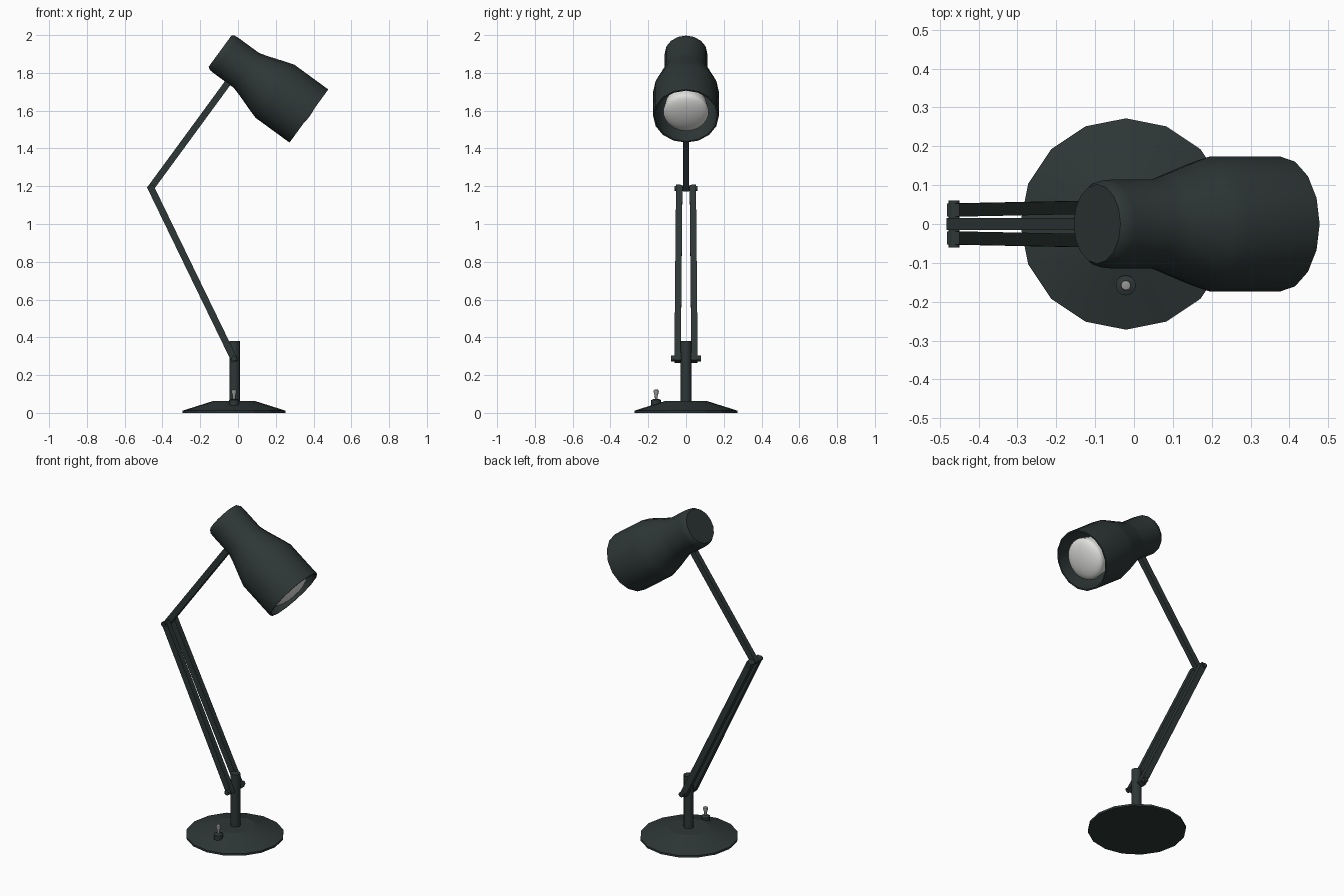
import bpy, bmesh, math
from mathutils import Vector, Matrix

if "Cube" in bpy.data.objects:
    bpy.data.objects.remove(bpy.data.objects["Cube"])


def material(name, rgb):
    m = bpy.data.materials.new(name)
    m.diffuse_color = (*rgb, 1)
    m.use_nodes = True
    m.node_tree.nodes["Principled BSDF"].inputs["Base Color"].default_value = m.diffuse_color
    return m


DARK = material("dark_green_grey", (0.027, 0.038, 0.037))
WHITE = material("bulb_white", (0.75, 0.75, 0.73))
METAL = material("switch_metal", (0.3, 0.3, 0.3))


def finish(name, bm, mat, angle=35):
    bmesh.ops.recalc_face_normals(bm, faces=bm.faces)
    me = bpy.data.meshes.new(name)
    bm.to_mesh(me)
    bm.free()
    for p in me.polygons:
        p.use_smooth = True
    me.set_sharp_from_angle(angle=math.radians(angle))
    me.materials.append(mat)
    ob = bpy.data.objects.new(name, me)
    bpy.context.collection.objects.link(ob)
    return ob


def lathe(name, profile, mat, matrix, sides=16, angle=35):
    """Revolve (radius, height) points around local z."""
    bm = bmesh.new()
    rings = []
    for r, h in profile:
        if r == 0:
            rings.append([bm.verts.new((0, 0, h))] * sides)
        else:
            rings.append([bm.verts.new((r * math.cos(2 * math.pi * i / sides),
                                        r * math.sin(2 * math.pi * i / sides), h))
                          for i in range(sides)])
    for a, b in zip(rings, rings[1:]):
        for i in range(sides):
            j = (i + 1) % sides
            bm.faces.new(list(dict.fromkeys((a[i], a[j], b[j], b[i]))))
    bmesh.ops.transform(bm, matrix=matrix, verts=bm.verts)
    return finish(name, bm, mat, angle)


def bar(name, start, end, wide, thick, mat):
    """Square bar between two points; wide along y, thick across."""
    a, b = Vector(start), Vector(end)
    d = (b - a).normalized()
    x = Vector((0, 1, 0)).cross(d).normalized()
    y = d.cross(x)
    rot = Matrix((x, y, d)).transposed().to_4x4()
    bm = bmesh.new()
    bmesh.ops.create_cube(bm, size=1)
    bmesh.ops.transform(bm, verts=bm.verts, matrix=Matrix.Translation((a + b) / 2) @ rot
                        @ Matrix.Diagonal((thick, wide, (b - a).length, 1)))
    return finish(name, bm, mat)


def pin(name, x, z, half, r):
    m = Matrix.Translation((x, 0, z)) @ Matrix.Rotation(math.pi / 2, 4, 'X')
    return lathe(name, [(0, -half), (r, -half), (r, half), (0, half)], DARK, m, 12)


CX = -0.021
at = Matrix.Translation

# base disc and post
lathe("base", [(0, 0), (0.272, 0), (0.272, 0.012), (0.11, 0.063), (0, 0.063)],
      DARK, at((CX, 0, 0)), 16, 12)
lathe("post", [(0, 0.05), (0.028, 0.05), (0.028, 0.38), (0, 0.38)],
      DARK, at((CX + 0.003, 0, 0)), 12)

# toggle switch
sw = at((CX, -0.158, 0))
lathe("switch_collar", [(0, 0.035), (0.026, 0.035), (0.026, 0.068), (0.014, 0.074), (0, 0.074)],
      DARK, sw, 12)
lathe("switch_lever", [(0, 0.07), (0.007, 0.07), (0.008, 0.09), (0.014, 0.112),
                       (0.012, 0.122), (0, 0.125)], METAL, sw, 12)

# arms and pivots
for side, s in (("left", 1), ("right", -1)):
    bar("lower_arm_" + side, (CX + 0.006, s * 0.045, 0.272), (-0.465, s * 0.036, 1.2),
        0.034, 0.036, DARK)
pin("lower_pivot", CX, 0.288, 0.08, 0.015)
pin("elbow_pivot", -0.463, 1.188, 0.06, 0.014)
bar("upper_arm", (-0.468, 0, 1.182), (-0.015, 0, 1.80), 0.031, 0.035, DARK)

# lamp head, local z points out of the opening
head = at((-0.095, 0, 1.915)) @ Matrix(((-0.59, 0, 0.808, 0), (0, 1, 0, 0),
                                        (-0.808, 0, -0.59, 0), (0, 0, 0, 1)))
L = 0.582
lathe("shade", [(0, 0), (0.102, 0), (0.112, 0.015), (0.114, 0.04), (0.114, 0.172),
                (0.126, 0.215), (0.16, 0.315), (0.174, 0.36), (0.174, L),
                (0.166, L), (0.166, 0.365), (0.106, 0.18), (0, 0.18)],
      DARK, head, 16, 40)

# reflector bulb with a shallow domed face
dome = [(0.12 * math.cos(k * math.pi / 12), L - 0.036 + 0.04 * math.sin(k * math.pi / 12))
        for k in range(6)]
lathe("bulb", [(0.04, 0.18), (0.045, 0.28), (0.11, 0.48)] + dome + [(0, L + 0.004)],
      WHITE, head, 32, 60)
